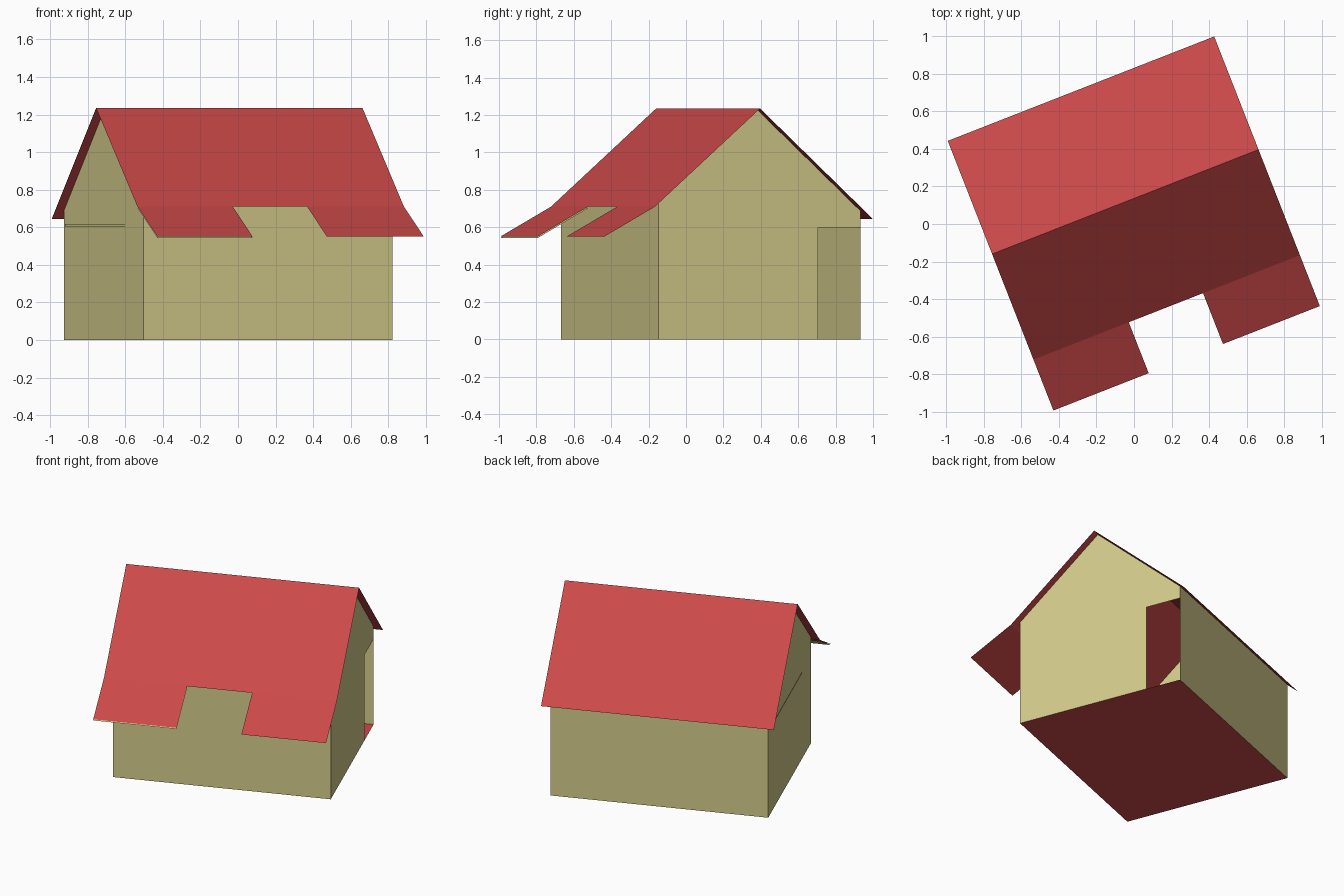
import bpy
import bmesh
from math import radians
from mathutils import Vector

if "Cube" in bpy.data.objects:
    bpy.data.objects.remove(bpy.data.objects["Cube"], do_unlink=True)


def material(name, color):
    m = bpy.data.materials.new(name)
    m.use_nodes = True
    m.diffuse_color = color
    m.node_tree.nodes["Principled BSDF"].inputs["Base Color"].default_value = color
    return m


plaster = material("olive plaster", (0.66, 0.6, 0.26, 1))
tile = material("red tile", (0.6, 0.066, 0.066, 1))

# House frame: u runs along the ridge, v runs front to back
TURN = radians(21.4)
CENTRE = Vector((0, 0, 0.4))
WALL_U, ROOF_U = 0.713, 0.762
FRONT, BACK = -0.437, 0.722
RIDGE, BREAK, EAVE, REAR = (0.127, 1.235), (-0.477, 0.71), (-0.768, 0.55), (0.774, 0.645)


def sheet(name, polygons, mat):
    """Thin flat panels, each facing away from the middle of the house."""
    bm = bmesh.new()
    for points in polygons:
        face = bm.faces.new([bm.verts.new(p) for p in points])
        face.normal_update()
        if face.normal.dot(face.calc_center_median() - CENTRE) < 0:
            face.normal_flip()
    bmesh.ops.remove_doubles(bm, verts=bm.verts, dist=0.0001)
    mesh = bpy.data.meshes.new(name)
    bm.to_mesh(mesh)
    bm.free()
    mesh.materials.append(mat)
    obj = bpy.data.objects.new(name, mesh)
    obj.rotation_euler.z = TURN
    bpy.context.collection.objects.link(obj)


def strip(u0, u1, a, b, drop=0):
    """Quad between two (v, z) points, spanning u0 to u1."""
    return [(u0, a[0], a[1] - drop), (u1, a[0], a[1] - drop),
            (u1, b[0], b[1] - drop), (u0, b[0], b[1] - drop)]


def gable(u, outline):
    return [(u, v, z) for v, z in outline]


# Floor and long walls
front_top, back_top = (FRONT, 0.741), (BACK, 0.688)
sheet("floor", [strip(-WALL_U, WALL_U, (FRONT, 0), (BACK, 0))], tile)
sheet("front_wall", [strip(-WALL_U, WALL_U, (FRONT, 0), front_top)], plaster)
sheet("back_wall", [strip(-WALL_U, WALL_U, (BACK, 0), back_top)], plaster)

# Gable ends, one with a doorway at its back corner
peak = (RIDGE[0], RIDGE[1] - 0.004)
upper = [back_top, peak, front_top, (FRONT, 0)]
sheet("closed_gable", [gable(-WALL_U, [(BACK, 0)] + upper)], plaster)
doorway = [(0.478, 0), (0.478, 0.6), (BACK, 0.6)]
sheet("doorway_gable", [gable(WALL_U, doorway + upper)], plaster)

# Narrow trim on the closed gable
trim = [(-0.18, 0.605), (0.695, 0.605), (0.695, 0.617), (-0.18, 0.617)]
sheet("gable_trim", [gable(-WALL_U - 0.003, trim)], plaster)

# Roof slopes, and the two front eaves either side of the gap
sheet("roof", [
    strip(-ROOF_U, ROOF_U, RIDGE, REAR),
    strip(-ROOF_U, ROOF_U, RIDGE, BREAK),
    strip(-ROOF_U, -0.217, BREAK, EAVE),
    strip(0.208, ROOF_U, BREAK, EAVE),
], tile)

# Lining under one front eave
sheet("eave_lining", [strip(-ROOF_U, -0.217, BREAK, EAVE, 0.008)], plaster)
